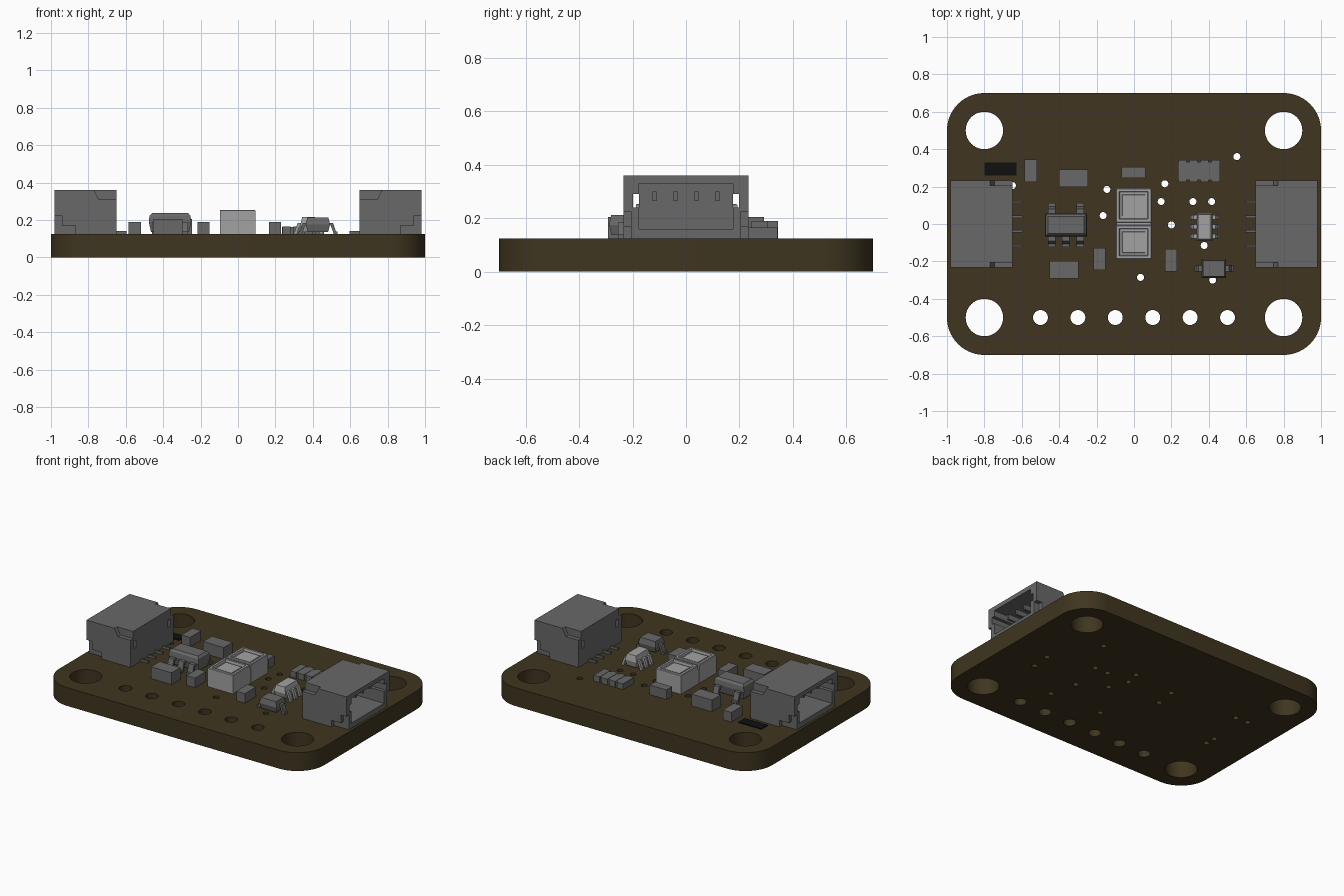
import bpy, bmesh
from math import sin, cos, pi

if "Cube" in bpy.data.objects:
    bpy.data.objects.remove(bpy.data.objects["Cube"])

T = 0.125  # board top


def material(name, r, g, b):
    m = bpy.data.materials.new(name)
    m.diffuse_color = (r, g, b, 1)
    m.use_nodes = True
    m.node_tree.nodes["Principled BSDF"].inputs["Base Color"].default_value = m.diffuse_color
    return m


BOARD = material("board_brown", 0.05, 0.036, 0.014)
DARK = material("dark_grey", 0.14, 0.14, 0.14)
LIGHT = material("light_grey", 0.36, 0.36, 0.37)
BLACK = material("black", 0.005, 0.005, 0.005)


def finish(bm, name, mat):
    bmesh.ops.recalc_face_normals(bm, faces=bm.faces)
    me = bpy.data.meshes.new(name)
    bm.to_mesh(me)
    bm.free()
    me.materials.append(mat)
    ob = bpy.data.objects.new(name, me)
    bpy.context.collection.objects.link(ob)
    return ob


def loft(bm, x0, x1, y0, y1, rings):
    """Stack of rectangles: each ring is (z, inset)."""
    loops = []
    for z, i in rings:
        loops.append([bm.verts.new(p) for p in (
            (x0 + i, y0 + i, z), (x1 - i, y0 + i, z), (x1 - i, y1 - i, z), (x0 + i, y1 - i, z))])
    for a, b in zip(loops, loops[1:]):
        for k in range(4):
            bm.faces.new((a[k], a[k - 1], b[k - 1], b[k]))
    bm.faces.new(loops[0])
    bm.faces.new(loops[-1])


def box(bm, x0, x1, y0, y1, z0, z1):
    x0, x1 = sorted((x0, x1))
    y0, y1 = sorted((y0, y1))
    loft(bm, x0, x1, y0, y1, [(z0, 0), (z1, 0)])


def prism(bm, pts, lo, hi, place):
    """Extrude a (u, z) profile from lo to hi; place maps (u, t, z) to a point."""
    a = [bm.verts.new(place(u, lo, z)) for u, z in pts]
    b = [bm.verts.new(place(u, hi, z)) for u, z in pts]
    bm.faces.new(a)
    bm.faces.new(b)
    for k in range(len(pts)):
        bm.faces.new((a[k], a[k - 1], b[k - 1], b[k]))


def gull(u_in, u_out, h):
    """Bent lead profile, from inside the body down to the foot."""
    m = u_in + (u_out - u_in) * 0.45
    t = 0.014
    return [(u_in - 0.02, h), (m, h), (m + 0.015, T + t), (u_out, T + t), (u_out, T),
            (m + 0.004, T), (m - 0.012, h - t), (u_in - 0.02, h - t)]


# Circuit board with mounting holes, header holes and vias
curve = bpy.data.curves.new("circuit_board", 'CURVE')
curve.dimensions = '2D'
curve.fill_mode = 'BOTH'
curve.extrude = T / 2


def spline(pts):
    s = curve.splines.new('POLY')
    s.points.add(len(pts) - 1)
    for p, (x, y) in zip(s.points, pts):
        p.co = (x, y, 0, 1)
    s.use_cyclic_u = True


def arc(cx, cy, r, a0, a1, n):
    return [(cx + r * cos(a0 + (a1 - a0) * k / n), cy + r * sin(a0 + (a1 - a0) * k / n)) for k in range(n + 1)]


outline = []
for q, (sx, sy) in enumerate(((1, 1), (-1, 1), (-1, -1), (1, -1))):
    outline += arc(sx * 0.8, sy * 0.5, 0.2, q * pi / 2, (q + 1) * pi / 2, 14)
spline(outline)
holes = [(sx * 0.8, sy * 0.5, 0.1, 40) for sx in (-1, 1) for sy in (-1, 1)]
holes += [(-0.5 + 0.2 * k, -0.5, 0.04, 24) for k in range(6)]
vias = [(0.55, 0.36), (0.165, 0.215), (-0.145, 0.185), (0.145, 0.12), (0.315, 0.12), (0.415, 0.12),
        (0.2, -0.005), (-0.165, 0.045), (0.375, -0.115), (0.035, -0.285), (0.42, -0.3), (-0.65, 0.205),
        (0.72, -0.1), (0.73, 0.03), (-0.74, 0.21), (-0.71, -0.15), (-0.715, -0.08)]
holes += [(x, y, 0.019, 14) for x, y in vias]
for x, y, r, n in holes:
    spline(arc(x, y, r, 0, 2 * pi, n)[:-1])
board = bpy.data.objects.new("circuit_board", curve)
bpy.context.collection.objects.link(board)
board.location.z = T / 2
curve.materials.append(BOARD)
bpy.context.view_layer.objects.active = board
board.select_set(True)
bpy.ops.object.convert(target='MESH')
bpy.ops.object.shade_smooth_by_angle()

# Side connectors, opening outward, mirrored left and right
SIDE = [(0.982, 0.225), (0.982, 0.36), (0.77, 0.36), (0.745, 0.31), (0.65, 0.31), (0.65, T),
        (0.87, T), (0.87, 0.17), (0.94, 0.17), (0.94, 0.225)]
for s, name in ((-1, "left_connector"), (1, "right_connector")):
    bm = bmesh.new()
    a, b = s * 0.65, s * 0.982
    box(bm, a, b, -0.175, 0.175, T, 0.16)               # floor
    box(bm, a, b, -0.175, 0.175, 0.33, 0.36)            # roof
    box(bm, a, s * 0.71, -0.175, 0.175, 0.16, 0.33)     # back wall
    for t in (-1, 1):
        box(bm, a, b, t * 0.175, t * 0.205, T, 0.24)    # slotted inner walls
        box(bm, a, b, t * 0.175, t * 0.205, 0.29, 0.36)
        box(bm, a, b, t * 0.198, t * 0.205, 0.24, 0.29)
        prism(bm, SIDE, 0.205, 0.233, lambda u, v, z: (s * u, t * v, z))
    finish(bm, name + "_housing", DARK)
    bm = bmesh.new()
    for k in range(4):
        y = -0.118 + 0.0787 * k
        box(bm, s * 0.70, s * 0.92, y - 0.008, y + 0.008, 0.265, 0.30)
        box(bm, s * 0.595, s * 0.66, y - 0.006, y + 0.006, T, 0.14)
    finish(bm, name + "_pins", DARK)

# Chip capacitors and resistors: centre x, y, width, depth, height
chips = [(-0.552, 0.285, 0.065, 0.12, 0.19), (-0.323, 0.244, 0.155, 0.095, 0.205),
         (-0.003, 0.275, 0.127, 0.06, 0.19), (-0.375, -0.245, 0.155, 0.095, 0.205),
         (-0.185, -0.187, 0.065, 0.12, 0.19), (0.198, -0.195, 0.065, 0.12, 0.19)]
for n, (x, y, w, d, h) in enumerate(chips):
    bm = bmesh.new()
    box(bm, x - w / 2, x + w / 2, y - d / 2, y + d / 2, T, h)
    finish(bm, f"chip_{n + 1}", DARK)

# Resistor array with castellated ends
bm = bmesh.new()
box(bm, 0.235, 0.46, 0.235, 0.332, T, 0.163)
for k in range(4):
    x = 0.259 + 0.0592 * k
    box(bm, x - 0.022, x + 0.022, 0.225, 0.342, T, 0.165)
finish(bm, "resistor_array", DARK)

# Black indicator patch
bm = bmesh.new()
box(bm, -0.8, -0.627, 0.26, 0.328, T, 0.131)
finish(bm, "indicator", BLACK)

# Five-lead regulator
bm = bmesh.new()
loft(bm, -0.477, -0.25, -0.068, 0.057, [(0.135, 0.012), (0.19, 0), (0.222, 0.004), (0.236, 0.016)])
finish(bm, "regulator_body", DARK)
bm = bmesh.new()
for t, xs in ((-1, (-0.44, -0.364, -0.288)), (1, (-0.44, -0.288))):
    for x in xs:
        prism(bm, gull(0.06, 0.117, 0.19), x - 0.02, x + 0.02, lambda u, v, z: (v, t * u - 0.006, z))
finish(bm, "regulator_leads", DARK)

# Small six-lead chip
bm = bmesh.new()
loft(bm, 0.333, 0.421, -0.09, 0.06, [(0.135, 0.01), (0.175, 0), (0.215, 0.01)])
for t in (-1, 1):
    for y in (-0.066, -0.015, 0.036):
        prism(bm, gull(0.042, 0.078, 0.185), y - 0.012, y + 0.012, lambda u, v, z: (0.377 + t * u, v, z))
finish(bm, "six_lead_chip", LIGHT)

# Diode with two leads
bm = bmesh.new()
loft(bm, 0.362, 0.492, -0.288, -0.188, [(0.137, 0.01), (0.175, 0), (0.212, 0.008)])
for t in (-1, 1):
    prism(bm, gull(0.062, 0.104, 0.185), -0.255, -0.222, lambda u, v, z: (0.427 + t * u, v, z))
finish(bm, "diode", DARK)

# Central sensor: base with two recessed cells
bm = bmesh.new()
box(bm, -0.093, 0.09, -0.185, 0.188, T, 0.22)
for y0, y1 in ((-0.188, -0.006), (0.008, 0.192)):
    loft(bm, -0.097, 0.094, y0, y1,
         [(T, 0), (0.25, 0), (0.254, 0.004), (0.254, 0.018), (0.238, 0.022), (0.238, 0.034), (0.245, 0.036)])
finish(bm, "sensor", LIGHT)
